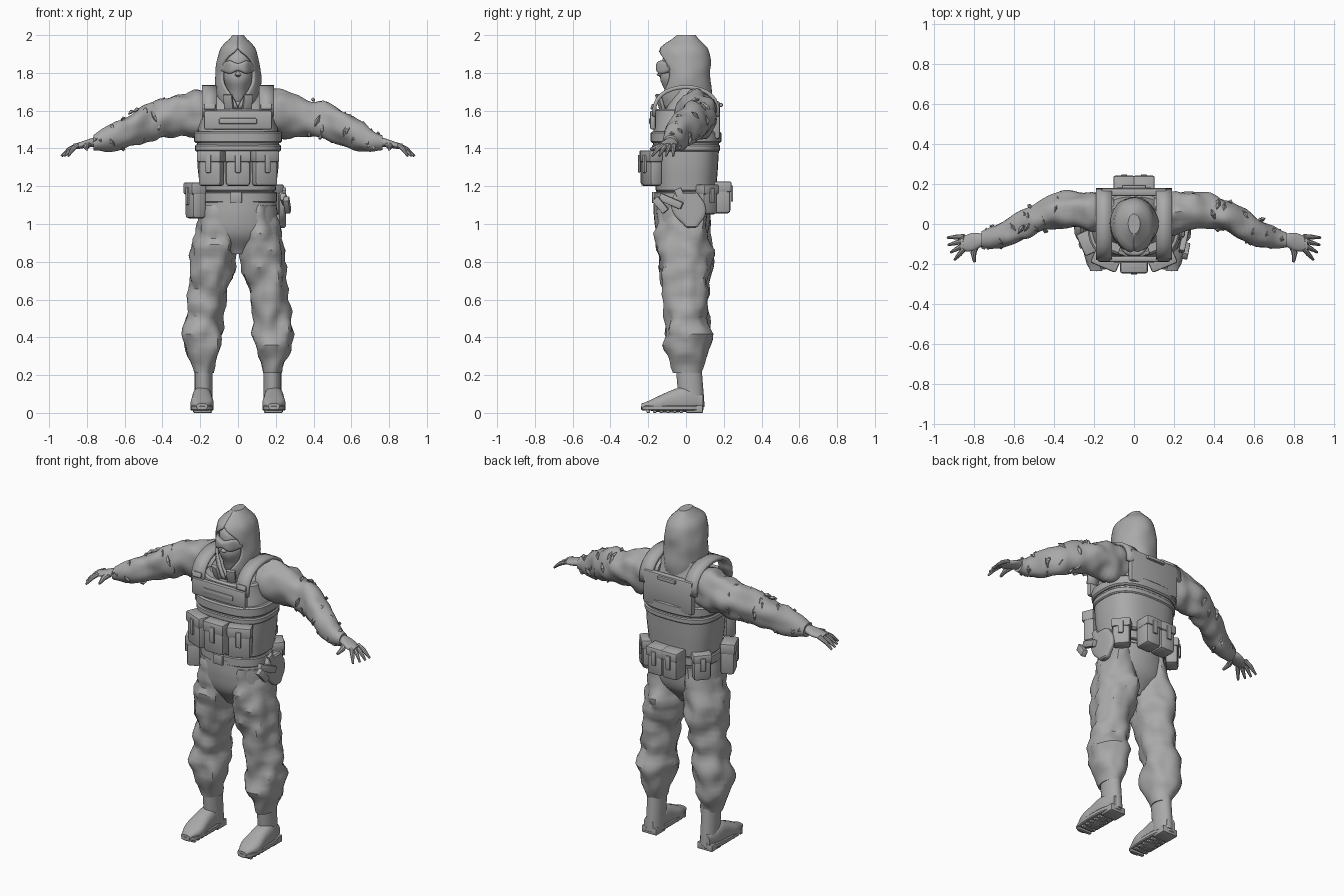
import bpy, bmesh, math, random
from mathutils import Vector, Matrix, noise

random.seed(4)
if "Cube" in bpy.data.objects:
    bpy.data.objects.remove(bpy.data.objects["Cube"])

grey = bpy.data.materials.new("uniform_grey")
grey.use_nodes = True
grey.diffuse_color = (0.4, 0.4, 0.4, 1)
grey.node_tree.nodes["Principled BSDF"].inputs["Base Color"].default_value = grey.diffuse_color
parts = []


def finish(name, bm):
    bmesh.ops.recalc_face_normals(bm, faces=bm.faces)
    mesh = bpy.data.meshes.new(name)
    bm.to_mesh(mesh)
    bm.free()
    mesh.materials.append(grey)
    obj = bpy.data.objects.new(name, mesh)
    bpy.context.collection.objects.link(obj)
    parts.append(obj)
    return obj


def through(values, t):
    """Smooth curve through evenly spaced values; a single number stays constant."""
    if not isinstance(values, tuple):
        return values
    last = len(values) - 1
    i = min(int(t * last), last - 1)
    u = t * last - i
    a, b, c, d = [values[max(0, min(last, i + k))] for k in (-1, 0, 1, 2)]
    return b + u / 2 * (c - a + u * (2 * a - 5 * b + 4 * c - d + u * (3 * (b - c) + d - a)))


def skin(bm, rings, closed=True):
    for low, high in zip(rings, rings[1:]):
        for k in range(len(low) if closed else len(low) - 1):
            j = (k + 1) % len(low)
            bm.faces.new((low[k], low[j], high[j], high[k]))


def loft(name, axis, start, end, centre_a=0, centre_b=0, radius_a=0, radius_b=0, side=1,
         power=2, rim=0, gap=None, fold=0, steps=18, segs=32):
    """Skin rounded rings spread along an axis; a and b are the two other axes in order."""
    bm = bmesh.new()
    samples = [(k / steps, 0) for k in range(steps + 1)]
    if rim:
        edge = rim / (end - start)
        samples = [(0, rim)] + [(edge + t * (1 - 2 * edge), 0) for t, _ in samples] + [(1, rim)]
    rings = []
    for t, inset in samples:
        along = start + t * (end - start)
        ca, cb = through(centre_a, t), through(centre_b, t)
        ra, rb = through(radius_a, t) - inset, through(radius_b, t) - inset
        opening = max(through(gap, t), 0.005) if gap else 0
        ring = []
        for k in range(segs):
            share = k / (segs - 1 if gap else segs)
            angle = opening - math.pi / 2 + 2 * (math.pi - opening) * share
            c, s = math.cos(angle), math.sin(angle)
            a = ra * math.copysign(abs(c) ** (2 / power), c)
            b = rb * math.copysign(abs(s) ** (2 / power), s)
            if fold:
                spot = Vector((along, ca + a, cb + b)) * 13 + Vector((0, side * 5, 0))
                bump = 1 + fold * noise.noise(spot)
                a, b = a * bump, b * bump
            a, b = a + ca, b + cb
            x, y, z = {"x": (along, a, b), "y": (a, along, b), "z": (a, b, along)}[axis]
            ring.append(bm.verts.new((x * side, y, z)))
        rings.append(ring)
    skin(bm, rings, not gap)
    bm.faces.new(rings[-1])
    if not gap:
        bm.faces.new(rings[0])
    return finish(name, bm)


def box(name, centre, size, turn=0, side=1, bevel=0.005, tilt=0):
    bm = bmesh.new()
    bmesh.ops.create_cube(bm, size=1, matrix=Matrix.Diagonal((*size, 1)))
    bmesh.ops.bevel(bm, geom=bm.edges[:], offset=bevel, segments=2, profile=0.5, affect="EDGES")
    x, y, z = centre
    bm.transform(Matrix.Translation((x * side, y, z))
                 @ Matrix.Rotation(turn * side, 4, "Z") @ Matrix.Rotation(tilt, 4, "X"))
    finish(name, bm)


def tube(name, points, radii, side=1, segs=8):
    """Tapered bar through the points."""
    bm = bmesh.new()
    points = [Vector((x * side, y, z)) for x, y, z in points]
    rings = []
    for i, (point, radius) in enumerate(zip(points, radii)):
        way = points[min(i + 1, len(points) - 1)] - points[max(i - 1, 0)]
        spin = way.to_track_quat("Z", "Y")
        angles = [math.tau * k / segs for k in range(segs)]
        rings.append([bm.verts.new(point + spin @ Vector((math.cos(a), math.sin(a), 0)) * radius) for a in angles])
    skin(bm, rings)
    bm.faces.new(rings[0])
    bm.faces.new(rings[-1])
    finish(name, bm)


def pouch(name, centre, size, turn=0, side=1):
    """Bag with a lid and a closing tab on its outer face."""
    centre = Vector(centre)
    width, depth, height = size
    out = Vector((math.sin(turn), -math.cos(turn), 0))
    up = Vector((0, 0, height))
    box(name, centre, size, turn, side, bevel=0.018)
    box(name + "_lid", centre + up / 3 + out * 0.004, (width + 0.008, depth + 0.006, height / 3), turn, side, bevel=0.01)
    box(name + "_tab", centre + up / 8 + out * (depth / 2 + 0.008), (0.03, 0.012, height / 2), turn, side)


# Head, goggles and face
loft("head", "z", 1.6, 1.95, centre_b=(0, -.02, -.04, -.03, -.02, 0),
     radius_a=(.07, .06, .06, .08, .08, .08, .04), radius_b=(.07, .08, .08, .1, .1, .1, .05))
loft("goggles", "x", -.09, .09, centre_a=(-.07, -.13, -.14, -.13, -.07), centre_b=1.83,
     radius_a=.02, radius_b=(.02, .035, .02, .035, .02), power=3)
tube("nose", [(0, -.12, 1.83), (0, -.14, 1.79), (0, -.12, 1.78)], [.01, .017, .01])
tube("mouth", [(-.03, -.11, 1.755), (0, -.125, 1.757), (.03, -.11, 1.755)], [.003, .009, .003])

# Hood with an open front
hood = loft("hood", "z", 1.61, 2, radius_a=(.1, .115, .12, .12, .11, .09, .03),
            radius_b=(.125, .135, .13, .13, .14, .125, .05), centre_b=(0, 0, 0, 0, -.01, -.01, 0),
            gap=(0, .3, .7, .8, .7, 0, 0), fold=.06, segs=41)
cloth = hood.modifiers.new("cloth", "SOLIDIFY")
cloth.thickness, cloth.offset = .014, -1

# Jacket and armour vest with its bands and plates
loft("jacket", "z", 1.1, 1.72, centre_b=(-.01, 0, .02), radius_a=(.19, .2, .21, .12),
     radius_b=(.14, .15, .15, .09), power=2.4)
loft("vest", "z", 1.17, 1.61, radius_a=(.2, .215, .215, .18), radius_b=(.16, .17, .175, .16), power=2.7, rim=.01)
loft("chest_band", "z", 1.43, 1.49, radius_a=.233, radius_b=.187, power=2.7, rim=.008)
loft("vest_hem", "z", 1.385, 1.42, radius_a=.227, radius_b=.18, power=2.7, rim=.006)
box("front_plate", (0, -.175, 1.55), (.36, .03, .1), bevel=.01)
box("front_panel", (0, -.19, 1.545), (.2, .012, .03))
box("back_plate", (0, .16, 1.55), (.33, .04, .2), bevel=.012)
box("back_handle", (0, .185, 1.63), (.12, .02, .02))

for side in (1, -1):
    box("collar_flap", (.05, -.135, 1.64), (.05, .02, .1), turn=.35, side=side, tilt=.3)

    # Shoulder strap arched from the chest plate to the back plate
    bm = bmesh.new()
    arch = [math.pi * k / 14 for k in range(15)]
    skin(bm, [[bm.verts.new((x * side, -.17 * math.cos(a), 1.57 + .155 * math.sin(a) ** .7)) for x in (.11, .19)]
              for a in arch], closed=False)
    webbing = finish("shoulder_strap", bm).modifiers.new("webbing", "SOLIDIFY")
    webbing.thickness, webbing.offset = .02, 0
    box("strap_buckle", (.15, -.175, 1.62), (.06, .02, .03), side=side, tilt=-.3)

# Belt and carried pouches
loft("belt", "z", 1.115, 1.17, centre_b=-.01, radius_a=.206, radius_b=.158, power=2.4, rim=.005)
box("belt_buckle", (-.01, -.17, 1.14), (.06, .02, .06))
front_size = (.13, .07, .19)
pouch("middle_front_pouch", (0, -.205, 1.295), front_size)
pouch("right_hip_pouch", (-.225, -.09, 1.125), (.11, .08, .19), turn=-1.15)
for side in (1, -1):
    pouch("outer_front_pouch", (.14, -.18, 1.295), front_size, turn=.4, side=side)
    pouch("rear_hip_pouch", (.18, .11, 1.13), (.1, .07, .16), turn=2.3, side=side)
    pouch("back_pouch", (.05, .185, 1.14), (.1, .1, .17), turn=math.pi, side=side)

# Holster on the left hip with the pistol showing
loft("holster", "z", .98, 1.17, centre_a=.235, centre_b=(.03, 0), radius_a=.02,
     radius_b=(.03, .08, .09, .06), power=3, rim=.008)
box("pistol_slide", (.25, -.08, 1.12), (.03, .13, .04), turn=-.2, tilt=-.4)
box("pistol_grip", (.26, -.135, 1.1), (.03, .04, .09), turn=-.2, tilt=.7)
box("holster_strap", (.245, -.03, 1.15), (.02, .04, .08), tilt=.4)

# Trousers, sleeves, hands and boots
loft("trouser_seat", "z", .84, 1.14, centre_b=-.02, radius_a=(.05, .2, .21, .2), radius_b=(.06, .13, .15, .15))
sleeve = dict(centre_a=(.05, .06, .07, .05, 0, -.05, -.08), centre_b=(1.59, 1.55, 1.43),
              radius_a=(.08, .1, .09, .08, .08, .065, .04), radius_b=(.1, .13, .105, .1, .09, .08, .04))
for side in (1, -1):
    loft("trouser_leg", "z", .21, 1.1, centre_a=(.18, .19, .17, .14, .12, .1), centre_b=(.01, 0, -.02),
         radius_a=(.05, .1, .1, .1, .12, .11, .09), radius_b=(.07, .12, .11, .12, .14, .14, .13),
         side=side, fold=.25, steps=30)
    loft("sleeve", "x", .1, .765, side=side, fold=.25, steps=30, **sleeve)

    # Creases wrapped around the lower sleeve
    for k in range(28):
        t, turn, lean = random.uniform(.4, .97), random.uniform(0, math.tau), random.uniform(-.05, .05)
        y, z, ry, rz = [through(values, t) for values in sleeve.values()]
        path = [(.1 + .665 * t + lean * u, y + ry * math.cos(turn + u), z + rz * math.sin(turn + u))
                for u in (0, .3, .6)]
        tube("sleeve_crease", path, [.003, .012, .002], side, segs=4)

    # Hand with spread fingers and thumb
    loft("palm", "x", .75, .87, centre_a=(-.08, -.1), centre_b=(1.435, 1.41),
         radius_a=(.03, .045, .035), radius_b=(.025, .015), side=side)
    for i in range(4):
        base, tip = Vector((.85, -.063 - .02 * i, 1.417)), Vector((.935 - .004 * i * i, -.068 - .037 * i, 1.36))
        knuckle = (base + tip) / 2 + Vector((0, 0, .008))
        tube("finger", [base, knuckle, tip], [.013, .012, .006], side)
    tube("thumb", [(.79, -.1, 1.425), (.805, -.145, 1.41), (.8, -.19, 1.395)], [.018, .015, .007], side)

    # Boot with sole, heel and tread
    loft("boot_shaft", "z", .03, .25, centre_a=.182, centre_b=(.03, .015), radius_a=.047, radius_b=.068, side=side)
    loft("boot_foot", "y", -.235, .09, centre_a=.19, centre_b=(.035, .05, .07, .06), side=side,
         radius_a=(.03, .06, .055, .05, .03), radius_b=(.015, .04, .06, .065, .04), power=2.5)
    loft("boot_sole", "z", .012, .04, centre_a=.19, centre_b=-.072, radius_a=.061, radius_b=.165,
         side=side, power=2.7, rim=.005)
    box("boot_heel", (.187, .045, .02), (.1, .09, .04), side=side)
    for k in range(6):
        box("boot_tread", (.19, k * .035 - .2, .01), (.09, .02, .02), side=side)

# Smooth shading with crisp edges kept
bpy.ops.object.select_all(action="DESELECT")
for obj in parts:
    obj.select_set(True)
bpy.context.view_layer.objects.active = parts[0]
bpy.ops.object.shade_smooth_by_angle(angle=math.radians(35))
